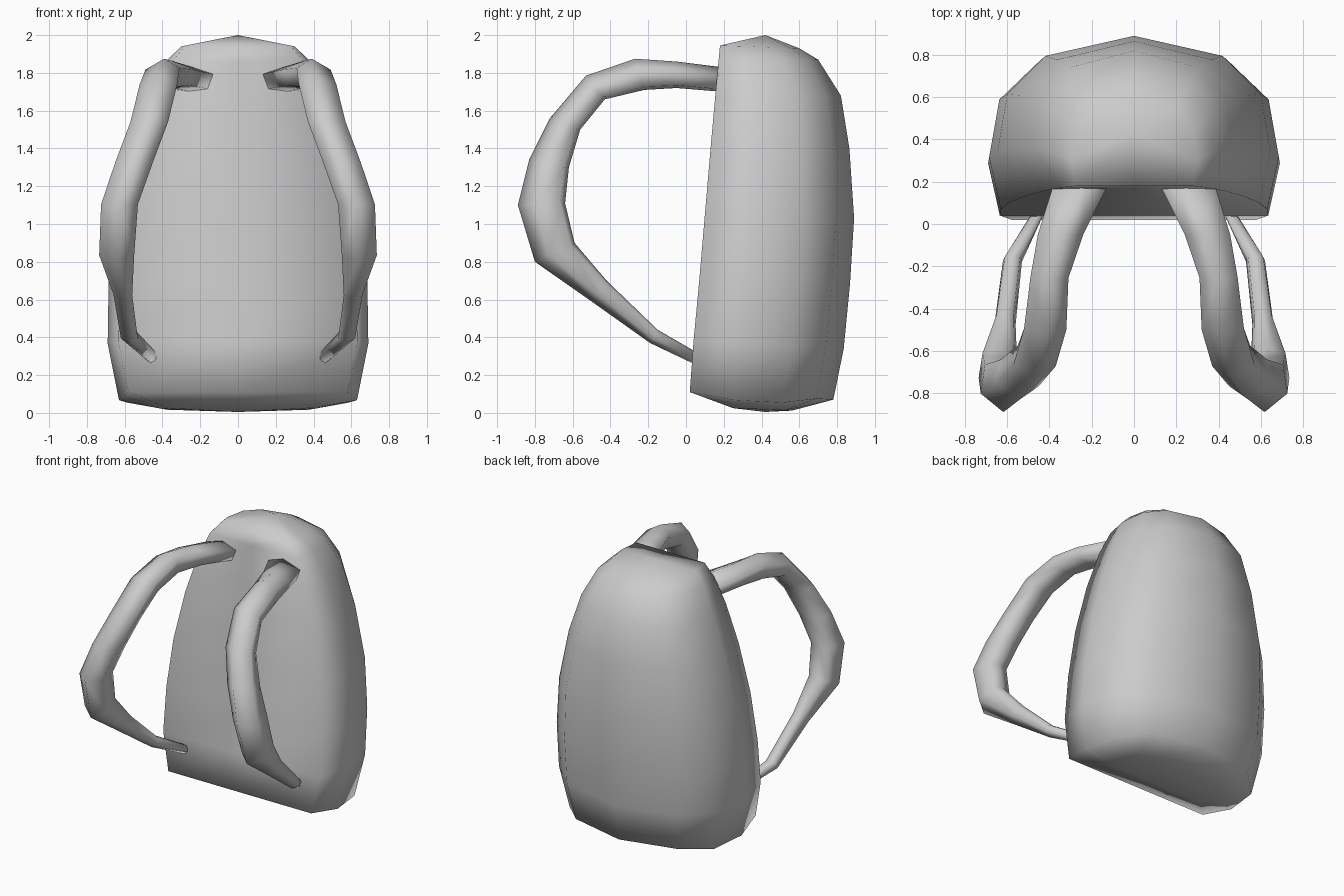
import bpy, bmesh

if "Cube" in bpy.data.objects:
    bpy.data.objects.remove(bpy.data.objects["Cube"])

fabric = bpy.data.materials.new("grey_fabric")
fabric.diffuse_color = (0.6, 0.6, 0.6, 1)
fabric.use_nodes = True
fabric.node_tree.nodes["Principled BSDF"].inputs["Base Color"].default_value = fabric.diffuse_color


def loft(name, rings, start=None, end=None):
    """Skin closed rings; close each end with a fan to a point or a flat cap."""
    bm = bmesh.new()
    loops = [[bm.verts.new(p) for p in ring] for ring in rings]
    n = len(loops[0])
    for a, b in zip(loops, loops[1:]):
        for i in range(n):
            j = (i + 1) % n
            bm.faces.new((a[i], a[j], b[j], b[i]))
    for loop, tip in ((loops[0], start), (loops[-1], end)):
        if tip:
            v = bm.verts.new(tip)
            for i in range(n):
                bm.faces.new((loop[i], loop[(i + 1) % n], v))
        else:
            bm.faces.new(loop)
    bmesh.ops.recalc_face_normals(bm, faces=bm.faces)
    for f in bm.faces:
        f.smooth = True
    me = bpy.data.meshes.new(name)
    bm.to_mesh(me)
    bm.free()
    me.materials.append(fabric)
    ob = bpy.data.objects.new(name, me)
    bpy.context.collection.objects.link(ob)
    return ob


# Pack body: half width, front y, back y, front z, back z for each level
levels = [
    (0.40, 0.25, 0.56, 0.025, 0.012),
    (0.63, 0.02, 0.78, 0.11, 0.07),
    (0.69, 0.04, 0.835, 0.38, 0.34),
    (0.685, 0.07, 0.868, 0.70, 0.68),
    (0.645, 0.10, 0.89, 1.05, 1.03),
    (0.565, 0.13, 0.865, 1.40, 1.40),
    (0.47, 0.155, 0.82, 1.68, 1.68),
    (0.38, 0.172, 0.70, 1.86, 1.87),
    (0.30, 0.18, 0.60, 1.945, 1.93),
]
# Half outline of a level: fraction of width, fraction of depth
outline = [(0, 0), (0.92, 0), (1, 0.31), (0.93, 0.65), (0.65, 0.88), (0, 1)]
outline += [(-x, y) for x, y in outline[-2:0:-1]]


def body_ring(w, yf, yb, zf, zb):
    return [(w * x, yf + (yb - yf) * t, zf + (zb - zf) * t) for x, t in outline]


body_rings = [body_ring(*lv) for lv in levels]
# The base edge dips a little at the sides
body_rings[1] = [(x, y, z - 0.03 if abs(x) > 0.5 and y > 0.1 else z)
                 for x, y, z in body_rings[1]]
loft("pack_body", body_rings, (0, 0.42, 0.005), (0, 0.42, 2.0))

# Shoulder strap: inner x, outer x, then y, z of outer face and of inner face
stations = [
    (0.12, 0.38, 0.19, 1.83, 0.19, 1.70),
    (0.24, 0.455, -0.05, 1.86, -0.05, 1.72),
    (0.31, 0.49, -0.27, 1.875, -0.22, 1.71),
    (0.32, 0.52, -0.53, 1.785, -0.43, 1.66),
    (0.37, 0.57, -0.72, 1.56, -0.56, 1.50),
    (0.45, 0.65, -0.83, 1.34, -0.62, 1.30),
    (0.53, 0.725, -0.89, 1.10, -0.64, 1.11),
    (0.55, 0.735, -0.80, 0.80, -0.59, 0.90),
    (0.56, 0.66, -0.50, 0.59, -0.42, 0.70),
    (0.53, 0.62, -0.19, 0.37, -0.15, 0.44),
    (0.43, 0.49, 0.04, 0.26, 0.04, 0.33),
]
section = [(0.45, 1), (0, 0.7), (0.1, 0.1), (0.5, 0), (0.9, 0.1), (1, 0.65)]


def strap_ring(xi, xo, y1, z1, y0, z0):
    return [(xi + (xo - xi) * u, y0 + (y1 - y0) * t, z0 + (z1 - z0) * t)
            for u, t in section]


for side, sx in (("right", 1), ("left", -1)):
    loft(side + "_shoulder_strap",
         [[(sx * x, y, z) for x, y, z in strap_ring(*s)] for s in stations])
